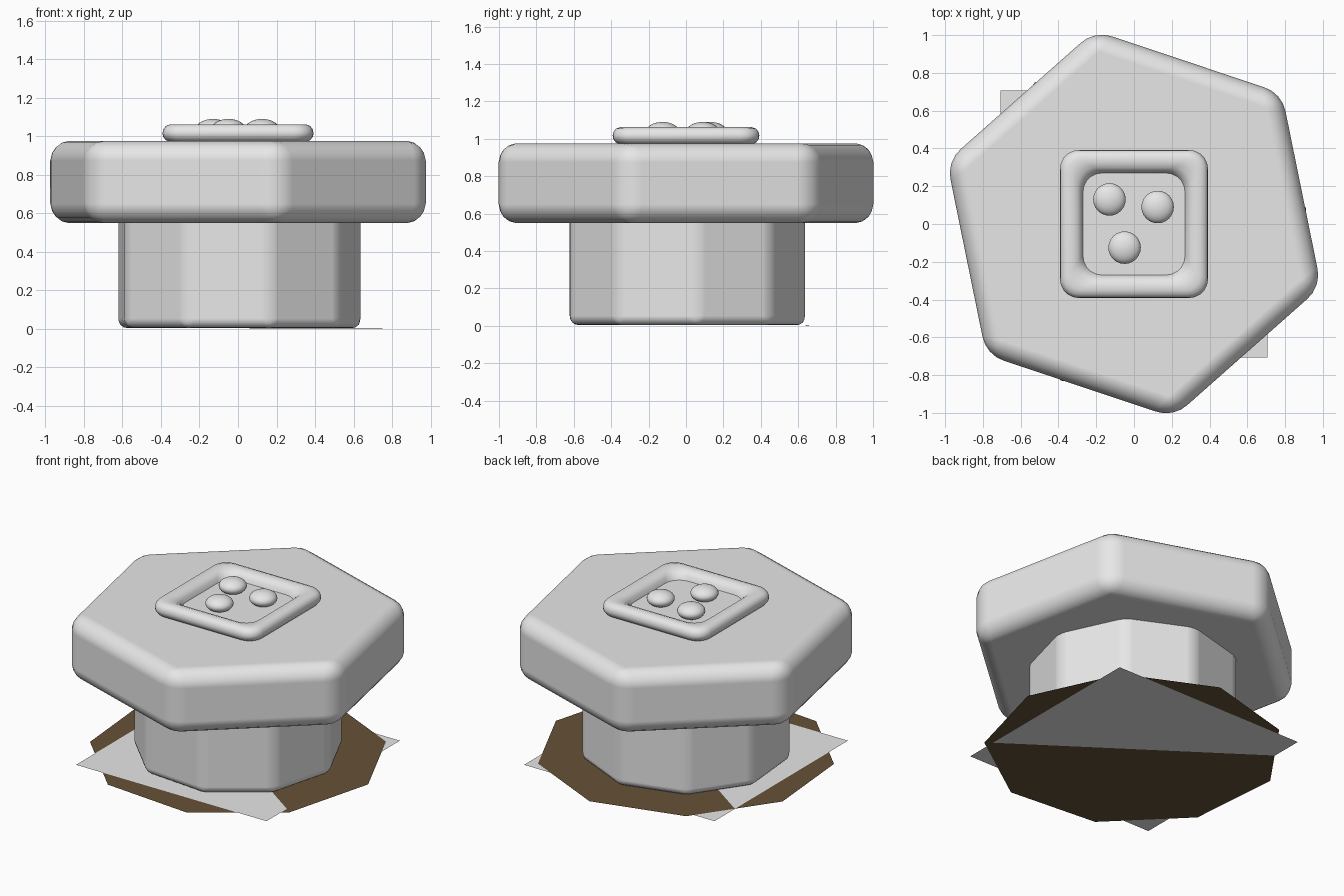
import bpy, bmesh, math
from mathutils import Matrix

if "Cube" in bpy.data.objects:
    bpy.data.objects.remove(bpy.data.objects["Cube"])


def material(name, rgb):
    m = bpy.data.materials.new(name)
    m.diffuse_color = (*rgb, 1)
    m.use_nodes = True
    m.node_tree.nodes["Principled BSDF"].inputs["Base Color"].default_value = m.diffuse_color
    return m


GREY = material("light_grey", (0.8, 0.8, 0.8))
BROWN = material("dark_brown", (0.13, 0.083, 0.038))


def finish(name, bm, mat, smooth=True):
    bmesh.ops.recalc_face_normals(bm, faces=bm.faces)
    me = bpy.data.meshes.new(name)
    bm.to_mesh(me)
    bm.free()
    me.materials.append(mat)
    ob = bpy.data.objects.new(name, me)
    bpy.context.collection.objects.link(ob)
    bpy.ops.object.select_all(action='DESELECT')
    ob.select_set(True)
    bpy.context.view_layer.objects.active = ob
    if smooth:
        bpy.ops.object.shade_smooth_by_angle(angle=math.radians(40))
    return ob


def polygon(n, r, start):
    return [(r * math.cos(math.radians(start + 360 * i / n)),
             r * math.sin(math.radians(start + 360 * i / n))) for i in range(n)]


def rounded_square(half, corner, steps=5):
    pts = []
    for q in range(4):
        a0 = q * math.pi / 2
        cx = (half - corner) * (1 if q in (0, 3) else -1)
        cy = (half - corner) * (1 if q < 2 else -1)
        for i in range(steps + 1):
            a = a0 + math.pi / 2 * i / steps
            pts.append((cx + corner * math.cos(a), cy + corner * math.sin(a)))
    return pts


def loft(name, sections, mat):
    """Skin a stack of (outline, z) sections and cap both ends."""
    bm = bmesh.new()
    rings = [[bm.verts.new((x, y, z)) for x, y in pts] for pts, z in sections]
    for a, b in zip(rings, rings[1:]):
        for i in range(len(a)):
            j = (i + 1) % len(a)
            bm.faces.new((a[i], a[j], b[j], b[i]))
    bm.faces.new(rings[0][::-1])
    bm.faces.new(rings[-1])
    return finish(name, bm, mat)


def soft_prism(name, n, r, start, z0, z1, bevel):
    pts = polygon(n, r, start)
    ob = loft(name, [(pts, z0), (pts, z1)], GREY)
    ob.data.shade_smooth()
    mod = ob.modifiers.new("rounded_edges", 'BEVEL')
    mod.width = bevel
    mod.segments = 4
    mod.limit_method = 'ANGLE'
    mod.angle_limit = math.radians(30)
    mod.harden_normals = True
    return ob


# nine-sided stem and six-sided cap
stem = soft_prism("stem", 9, 0.648, 5, 0.004, 0.60, 0.05)
cap = soft_prism("cap", 6, 1.045, 41.5, 0.55, 0.975, 0.1)

# raised square tray: rounded rim around a sunken floor
profile = [(0.35, 0.08, 0.97), (0.375, 0.09, 0.98), (0.39, 0.10, 1.0),
           (0.392, 0.10, 1.018), (0.388, 0.10, 1.037), (0.375, 0.09, 1.054),
           (0.352, 0.08, 1.062), (0.325, 0.08, 1.062), (0.298, 0.09, 1.052),
           (0.28, 0.10, 1.033), (0.27, 0.10, 1.005)]
loft("tray", [(rounded_square(h, c), z) for h, c, z in profile], GREY)

# three flattened beads in the tray
for i, (x, y) in enumerate([(-0.13, 0.13), (0.125, 0.09), (-0.05, -0.125)]):
    bm = bmesh.new()
    bmesh.ops.create_uvsphere(
        bm, u_segments=24, v_segments=14, radius=1,
        matrix=Matrix.Translation((x, y, 1.042)) @ Matrix.Diagonal((0.086, 0.086, 0.048, 1)))
    finish(f"bead_{i + 1}", bm, GREY)

# flat square sheet on the ground
bm = bmesh.new()
bmesh.ops.create_grid(bm, x_segments=1, y_segments=1, size=0.708,
                      matrix=Matrix.Translation((0, 0, 0.002)))
finish("ground_sheet", bm, GREY, False)

# nine-sided mat, tilted a hair so it crosses the sheet
bm = bmesh.new()
bm.faces.new([bm.verts.new((x, y, 0.002 + 0.0013 * (0.57 * x + 0.82 * y)))
              for x, y in polygon(9, 0.915, 5)])
finish("ground_mat", bm, BROWN, False)
